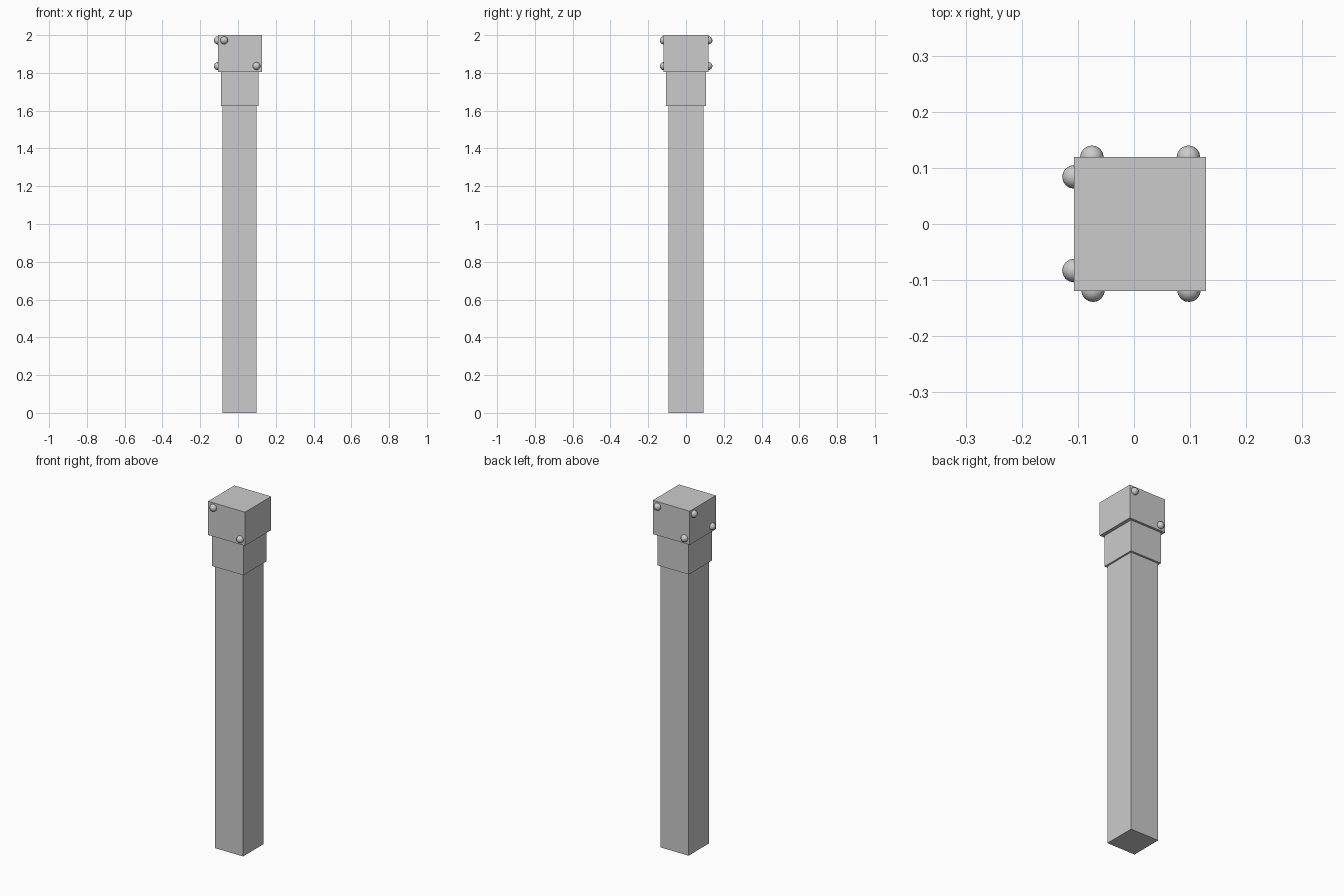
import bpy
from math import pi

if "Cube" in bpy.data.objects:
    bpy.data.objects.remove(bpy.data.objects["Cube"])


def box(name, x0, x1, half_y, z0, z1):
    bpy.ops.mesh.primitive_cube_add(size=1, location=((x0 + x1) / 2, 0, (z0 + z1) / 2))
    ob = bpy.context.object
    ob.name = name
    ob.scale = (x1 - x0, 2 * half_y, z1 - z0)
    bpy.ops.object.transform_apply(location=False, rotation=False, scale=True)
    return ob


def stud(name, loc, rot):
    bpy.ops.mesh.primitive_uv_sphere_add(segments=12, ring_count=8, radius=0.021,
                                         location=loc, rotation=rot)
    bpy.context.object.name = name
    bpy.ops.object.shade_smooth()


# Square post: shaft, collar and cap stacked
box("shaft", -0.082, 0.098, 0.0935, 0.0, 1.626)
box("collar", -0.091, 0.108, 0.105, 1.626, 1.806)
box("cap", -0.107, 0.128, 0.119, 1.806, 2.0)

# Rounded studs: two on opposite corners of the front, back and left cap faces
HIGH, LOW = 1.972, 1.836
facing_y, facing_x = (pi / 2, 0, 0), (0, pi / 2, 0)
for i, (x, z) in enumerate([(-0.073, HIGH), (0.098, LOW)]):
    stud(f"front_stud_{i}", (x, -0.118, z), facing_y)
for i, (x, z) in enumerate([(0.097, HIGH), (-0.075, LOW)]):
    stud(f"back_stud_{i}", (x, 0.119, z), facing_y)
for i, (y, z) in enumerate([(0.084, HIGH), (-0.083, LOW)]):
    stud(f"left_stud_{i}", (-0.107, y, z), facing_x)
